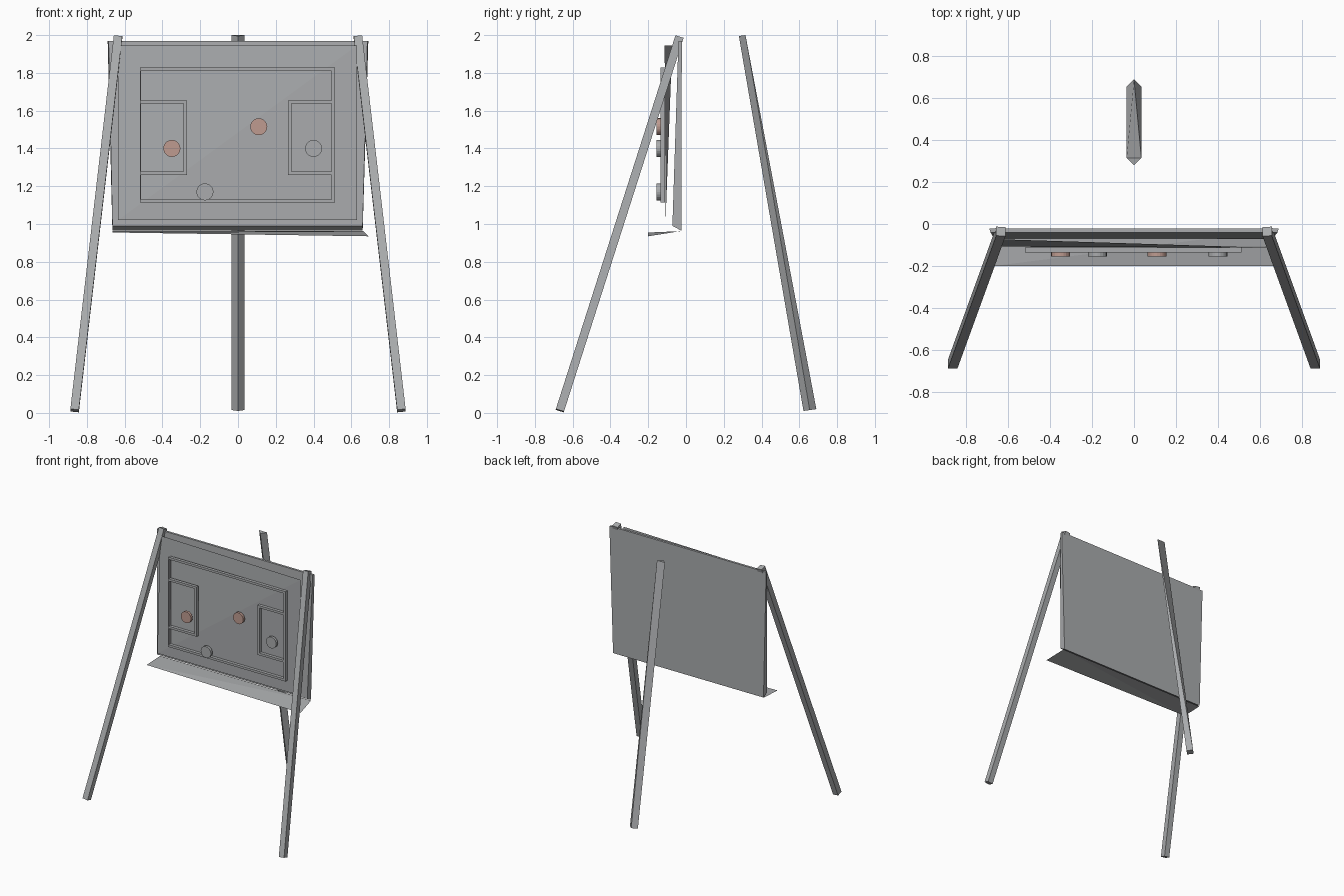
import bpy, bmesh, math
from mathutils import Vector

cube = bpy.data.objects.get("Cube")
if cube:
    bpy.data.objects.remove(cube)


def material(name, rgb):
    m = bpy.data.materials.new(name)
    m.use_nodes = True
    m.diffuse_color = (*rgb, 1)
    m.node_tree.nodes["Principled BSDF"].inputs["Base Color"].default_value = (*rgb, 1)
    return m


GREY = material("grey", (0.40, 0.41, 0.42))
PEACH = material("dusty_pink", (0.52, 0.33, 0.28))


def finish(name, bm, mat, fix=True):
    if fix:
        bmesh.ops.recalc_face_normals(bm, faces=bm.faces)
    mesh = bpy.data.meshes.new(name)
    bm.to_mesh(mesh)
    bm.free()
    mesh.materials.append(mat)
    ob = bpy.data.objects.new(name, mesh)
    bpy.context.collection.objects.link(ob)
    return ob


def loft(name, ring_a, ring_b, mat=GREY):
    """Closed solid between two rings with the same number of points."""
    bm = bmesh.new()
    a = [bm.verts.new(p) for p in ring_a]
    b = [bm.verts.new(p) for p in ring_b]
    n = len(a)
    bm.faces.new(a)
    bm.faces.new(b)
    for i in range(n):
        j = (i + 1) % n
        bm.faces.new((a[i], a[j], b[j], b[i]))
    bmesh.ops.remove_doubles(bm, verts=bm.verts, dist=1e-4)
    return finish(name, bm, mat)


def sheet(name, points):
    bm = bmesh.new()
    bm.faces.new([bm.verts.new(p) for p in points])
    bmesh.ops.triangulate(bm, faces=bm.faces)
    return finish(name, bm, GREY, False)


# Front legs: square beams splayed outward, ends cut square to the beam
for side, label in ((-1, "right"), (1, "left")):
    foot = Vector((side * 0.865, -0.668, 0.012))
    head = Vector((side * 0.635, -0.035, 1.99))
    axis = (head - foot).normalized()
    u = Vector((1, 0, 0)) - axis * axis.x
    u.normalize()
    v = axis.cross(u)
    ring = [u * s * 0.0225 + v * t * 0.0225 for s, t in ((-1, -1), (1, -1), (1, 1), (-1, 1))]
    loft(f"{label}_front_leg", [foot + o for o in ring], [head + o for o in ring])

# Back leg: diamond foot narrowing to a triangular top
loft("back_leg",
     [(0, 0.622, 0.01), (0.035, 0.655, 0.015), (0, 0.69, 0.02), (-0.035, 0.655, 0.015)],
     [(0, 0.28, 1.995), (0.035, 0.315, 2), (0.035, 0.315, 2), (-0.035, 0.315, 2)])

# Board: slab that is thicker at its lower edge
loft("board",
     [(-0.665, -0.072, 0.99), (0.66, -0.072, 0.99), (0.66, -0.025, 0.965), (-0.665, -0.025, 0.965)],
     [(-0.685, -0.04, 1.97), (0.685, -0.04, 1.97), (0.69, -0.022, 1.97), (-0.69, -0.022, 1.97)])

# Thin writing surface and tray
sheet("writing_surface", [(-0.635, -0.108, 1.02), (0.63, -0.108, 1.02),
                          (0.63, -0.113, 1.945), (-0.635, -0.073, 1.945)])
sheet("tray", [(-0.665, -0.2, 0.955), (0.69, -0.2, 0.935),
               (0.665, -0.03, 0.962), (-0.665, -0.03, 0.962)])


# Raised field outline and goal areas
def bar(name, x0, x1, z0, z1):
    ring = [(x0, z0), (x1, z0), (x1, z1), (x0, z1)]
    loft(name, [(x, -0.135, z) for x, z in ring], [(x, -0.111, z) for x, z in ring])


T = 0.018
L, R, B, H = -0.52, 0.513, 1.113, 1.828
bar("field_bottom", L, R, B, B + T)
bar("field_top", L, R, H - T, H)
bar("field_right", R - T, R, B + T, H - T)
bar("field_left", L, L + T / 3, B + T, H - T)
for label, x0, x1, post in (("right", L + T / 3, -0.27, -0.27 - T), ("left", 0.265, R - T, 0.265)):
    bar(f"{label}_goal_area_lower", x0, x1, 1.26, 1.26 + T)
    bar(f"{label}_goal_area_upper", x0, x1, 1.637, 1.637 + T)
    bar(f"{label}_goal_area_post", post, post + T, 1.26 + T, 1.637)

# Round counters
for i, (x, z, mat) in enumerate(((-0.35, 1.40, PEACH), (0.11, 1.515, PEACH),
                                 (0.40, 1.40, GREY), (-0.175, 1.17, GREY))):
    circle = [(x + 0.045 * math.cos(k * math.tau / 20), z + 0.045 * math.sin(k * math.tau / 20))
              for k in range(20)]
    loft(f"counter_{i + 1}", [(a, -0.155, b) for a, b in circle],
         [(a, -0.135, b) for a, b in circle], mat)
